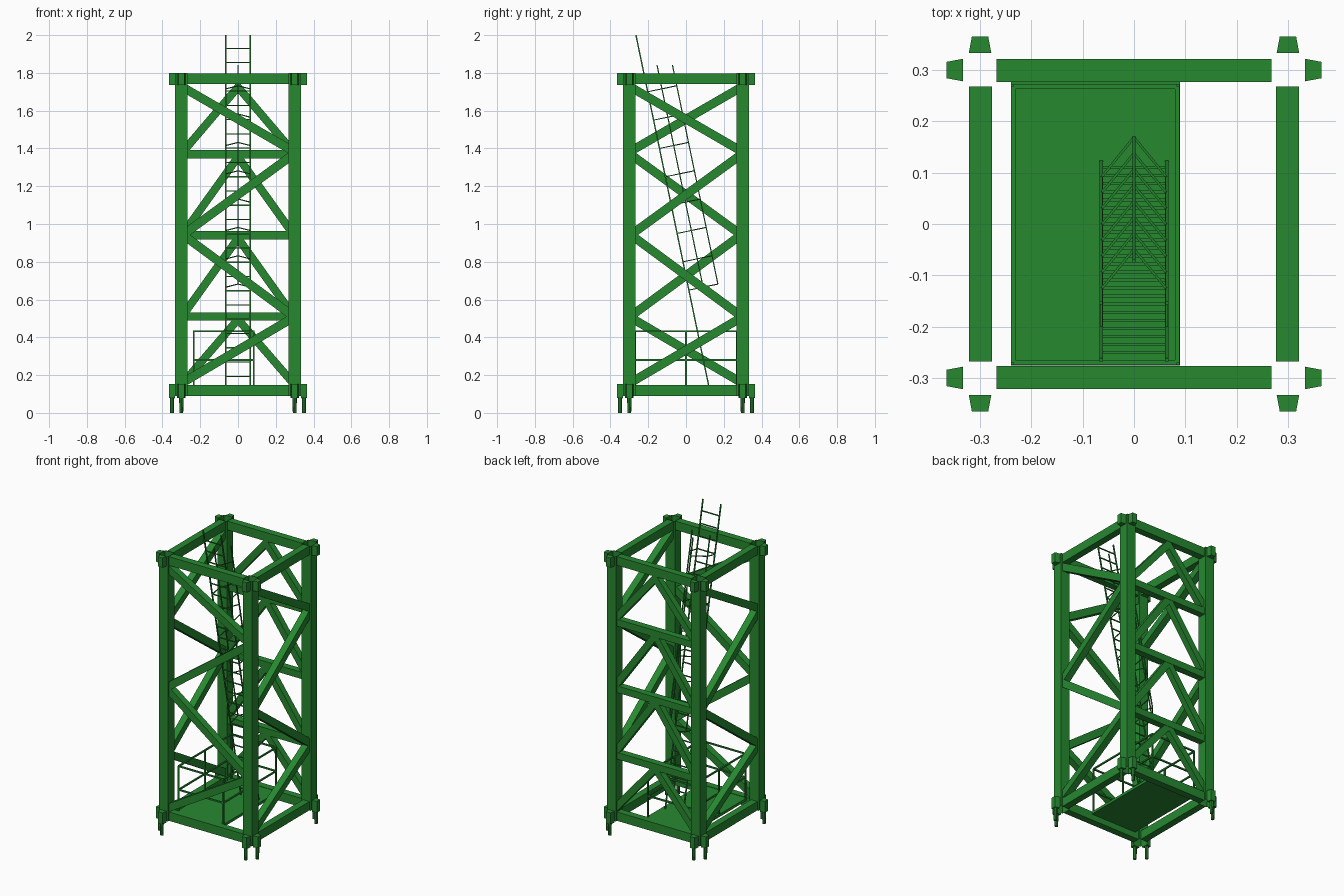
import bpy, bmesh, math
from mathutils import Vector, Matrix

if "Cube" in bpy.data.objects:
    bpy.data.objects.remove(bpy.data.objects["Cube"])

green = bpy.data.materials.new("green_paint")
green.diffuse_color = (0.02, 0.25, 0.03, 1)
green.use_nodes = True
green.node_tree.nodes["Principled BSDF"].inputs["Base Color"].default_value = green.diffuse_color


def finish(name, bm):
    bmesh.ops.recalc_face_normals(bm, faces=bm.faces[:])
    me = bpy.data.meshes.new(name)
    bm.to_mesh(me)
    bm.free()
    me.materials.append(green)
    ob = bpy.data.objects.new(name, me)
    bpy.context.collection.objects.link(ob)
    return ob


def prism(bm, a, b, caps=True):
    """Join two matching outlines with side faces and optional caps."""
    va, vb = [bm.verts.new(p) for p in a], [bm.verts.new(p) for p in b]
    n = len(va)
    for i in range(n):
        j = (i + 1) % n
        bm.faces.new((va[i], va[j], vb[j], vb[i]))
    if caps:
        bm.faces.new(va[::-1])
        bm.faces.new(vb)


def box(bm, x0, x1, y0, y1, z0, z1, caps=True):
    ring = [(x0, y0), (x1, y0), (x1, y1), (x0, y1)]
    prism(bm, [(x, y, z0) for x, y in ring], [(x, y, z1) for x, y in ring], caps)


def bar(bm, p, q, t):
    """Thin square bar between two points."""
    p, q = Vector(p), Vector(q)
    d = (q - p).normalized()
    side = d.cross(Vector((1, 0, 0)) if abs(d.x) < 0.5 else Vector((0, 0, 1))).normalized()
    up = d.cross(side)
    offs = [(side * a + up * b) * t / 2 for a, b in ((-1, -1), (1, -1), (1, 1), (-1, 1))]
    prism(bm, [p + o for o in offs], [q + o for o in offs])


def strut(bm, u0, z0, u1, z1, w, y0=-0.322, y1=-0.278):
    """Sloping brace in the front plane, ends cut vertically against the legs."""
    h = w / 2 * math.hypot(u1 - u0, z1 - z0) / abs(u1 - u0)
    ends = [[(u, y0, z - h), (u, y1, z - h), (u, y1, z + h), (u, y0, z + h)]
            for u, z in ((u0, z0), (u1, z1))]
    prism(bm, *ends)


def turn(bm, k):
    """Turn a front side part to side k: front, right, back, left."""
    bm.transform(Matrix.Rotation(k * math.pi / 2, 4, 'Z'))


SIDES = ("front", "right", "back", "left")
IN, OUT = 0.268, 0.333

# corner legs: open square tubes
for sx, a in ((-1, "left"), (1, "right")):
    for sy, b in ((-1, "front"), (1, "back")):
        bm = bmesh.new()
        cx, cy, h = sx * (IN + OUT) / 2, sy * (IN + OUT) / 2, (OUT - IN) / 2
        box(bm, cx - h, cx + h, cy - h, cy + h, 0.09, 1.80, caps=False)
        finish(f"{b}_{a}_leg", bm)

LEVELS = [0.145, 0.51, 0.94, 1.37, 1.74]
for k, side in enumerate(SIDES):
    # top and bottom frame beams
    bm = bmesh.new()
    for z0, z1 in ((0.09, 0.147), (1.74, 1.797)):
        box(bm, -IN, IN, -0.322, -0.277, z0, z1)
    turn(bm, k)
    finish(side + "_frame_beams", bm)

    # lacing: K bracing with horizontals on the back, zigzag elsewhere
    bm = bmesh.new()
    if side == "back":
        for z in LEVELS[1:4]:
            box(bm, -IN, IN, -0.322, -0.278, z - 0.022, z + 0.022)
        for low, high in zip(LEVELS, LEVELS[1:]):
            for s in (-1, 1):
                strut(bm, 0, high - 0.015, s * IN, low + 0.04, 0.042, -0.32, -0.28)
    else:
        for i, (z0, z1) in enumerate(((0.175, 0.49), (0.53, 0.925), (0.96, 1.35), (1.40, 1.71))):
            s = 1 if i % 2 else -1
            if s < 0:
                strut(bm, -IN, z0, IN, z1, 0.046)
            else:
                strut(bm, IN, z0, -IN, z1, 0.046)
    turn(bm, k)
    finish(side + "_bracing", bm)

    # tapered connector lugs at both ends of each leg
    bm = bmesh.new()
    for u in (-0.30, 0.30):
        for z0, z1 in ((0.08, 0.153), (1.737, 1.80)):
            ring = [(u - 0.016, -0.365), (u + 0.016, -0.365), (u + 0.022, -OUT), (u - 0.022, -OUT)]
            prism(bm, [(x, y, z0) for x, y in ring], [(x, y, z1) for x, y in ring])
    turn(bm, k)
    finish(side + "_connector_lugs", bm)

    # pins the mast stands on
    bm = bmesh.new()
    for u in (-0.30, 0.30):
        bmesh.ops.create_cone(bm, cap_ends=True, segments=8, radius1=0.010, radius2=0.012,
                              depth=0.10, matrix=Matrix.Translation((u, -0.349, 0.05)))
    turn(bm, k)
    finish(side + "_pins", bm)

# floor platform
bm = bmesh.new()
box(bm, -0.24, 0.09, -0.276, 0.278, 0.128, 0.145)
finish("platform", bm)

# guard rail around the platform
bm = bmesh.new()
X0, X1, Y0, Y1, T = -0.235, 0.084, -0.27, 0.268, 0.009
for z in (0.28, 0.432):
    for y in (Y0, Y1):
        bar(bm, (X0, y, z), (X1, y, z), T)
    for x in (X0, X1):
        bar(bm, (x, Y0, z), (x, Y1, z), T)
for x in (X0, X1):
    for y in (Y0, 0, Y1):
        bar(bm, (x, y, 0.14), (x, y, 0.432), T)
finish("guard_rail", bm)

# leaning ladder
LEAN = -0.385 / 1.855
OUTWARD = Vector((0, 1, -LEAN)).normalized()


def on_ladder(x, z, out=0.0):
    return Vector((x, 0.12 + (z - 0.145) * LEAN, z)) + OUTWARD * out


bm = bmesh.new()
HW = 0.064
for x in (-HW, HW):
    bar(bm, on_ladder(x, 0.145), on_ladder(x, 2.0), 0.007)
for i in range(24):
    z = 1.93 - i * 0.0755
    bar(bm, on_ladder(-HW, z), on_ladder(HW, z), 0.006)
finish("ladder", bm)

# safety cage: pointed hoops and long stringers
bm = bmesh.new()
hoop = [(-HW, 0), (-HW, 0.077), (0, 0.157), (HW, 0.077), (HW, 0)]
for i in range(8):
    z = 0.65 + i * 0.15
    pts = [on_ladder(x, z, o) for x, o in hoop]
    for p, q in zip(pts, pts[1:]):
        bar(bm, p, q, 0.005)
for x, o in hoop[1:4]:
    rise = -LEAN * o
    bar(bm, on_ladder(x, 0.65, o), on_ladder(x, 1.843 - rise, o), 0.006)
finish("ladder_cage", bm)
